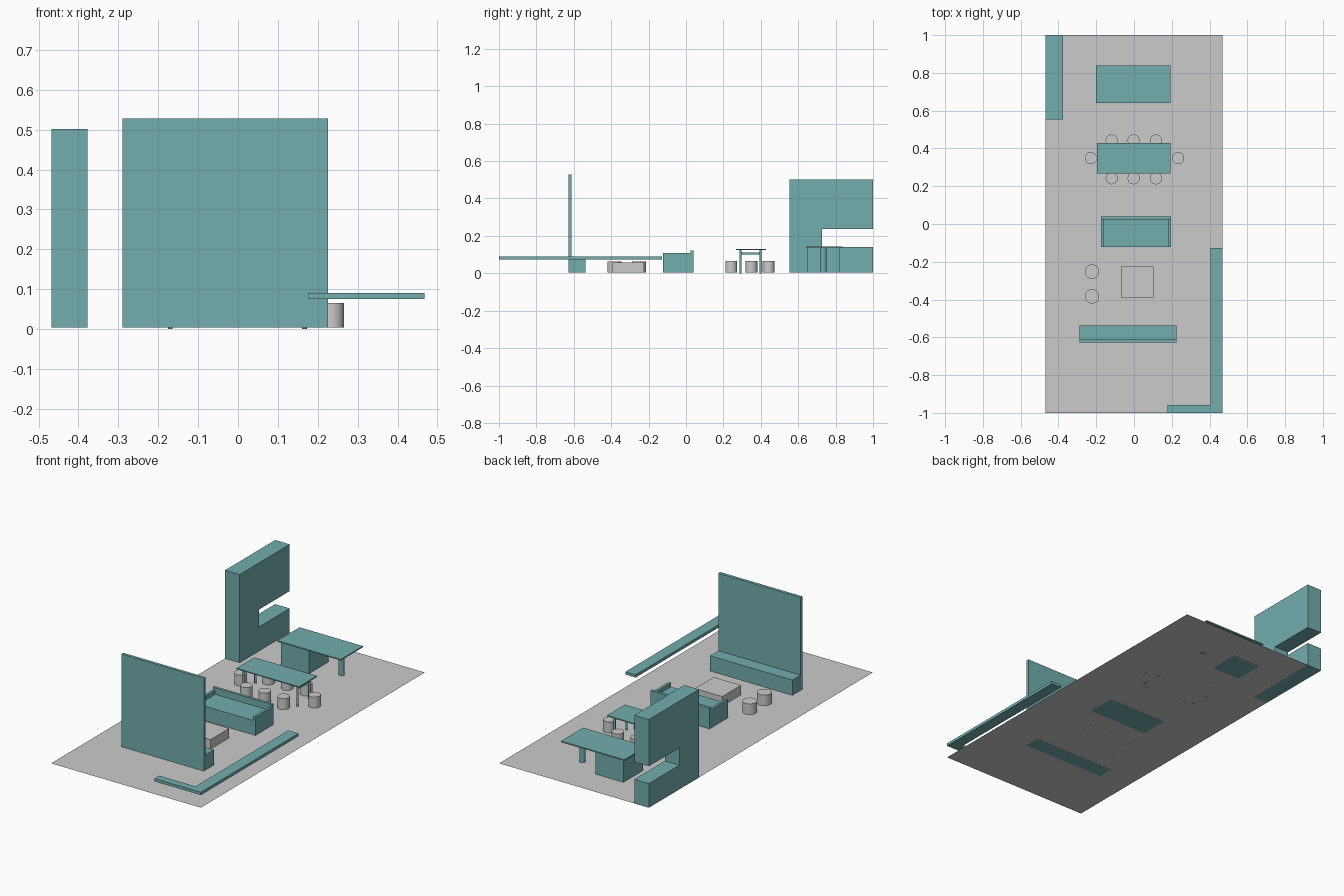
import bpy, bmesh

if "Cube" in bpy.data.objects:
    bpy.data.objects.remove(bpy.data.objects["Cube"])

teal = bpy.data.materials.new("teal")
teal.diffuse_color = (0.17, 0.42, 0.42, 1)
teal.use_nodes = True
teal.node_tree.nodes["Principled BSDF"].inputs["Base Color"].default_value = teal.diffuse_color
F = 0.004  # floor level


def finish(name, bm, mat=None):
    bmesh.ops.recalc_face_normals(bm, faces=bm.faces)
    me = bpy.data.meshes.new(name)
    bm.to_mesh(me)
    bm.free()
    if mat:
        me.materials.append(mat)
    ob = bpy.data.objects.new(name, me)
    bpy.context.collection.objects.link(ob)
    return ob


def box(name, x, y, z, mat=teal):
    bm = bmesh.new()
    bmesh.ops.create_cube(bm, size=1)
    for v in bm.verts:
        v.co = [r[0] if c < 0 else r[1] for c, r in zip(v.co, (x, y, z))]
    return finish(name, bm, mat)


def prism(name, pts, vec, mat=teal):
    bm = bmesh.new()
    f = bm.faces.new([bm.verts.new(p) for p in pts])
    g = bmesh.ops.extrude_face_region(bm, geom=[f], use_keep_orig=True)
    new = [e for e in g["geom"] if isinstance(e, bmesh.types.BMVert)]
    bmesh.ops.translate(bm, verts=new, vec=vec)
    return finish(name, bm, mat)


def cyl(name, x, y, r, z0, z1, mat=None, n=32):
    bpy.ops.mesh.primitive_cylinder_add(vertices=n, radius=r, depth=z1 - z0,
                                        location=(x, y, (z0 + z1) / 2))
    ob = bpy.context.object
    ob.name = name
    if mat:
        ob.data.materials.append(mat)
    bpy.ops.object.shade_smooth_by_angle()


# Floor sheet
bm = bmesh.new()
bm.faces.new([bm.verts.new(p) for p in
              ((-0.468, -1, F), (0.468, -1, F), (0.468, 1, F), (-0.468, 1, F))])
finish("floor", bm)
B = F - 0.0005

# Tall cabinet with open niche
prism("cabinet", [(-0.468, y, z) for y, z in
      ((0.553, B), (1, B), (1, 0.14), (0.727, 0.14),
       (0.727, 0.238), (1, 0.238), (1, 0.502), (0.553, 0.502))], (0.091, 0, 0))

# Tall wall panel with low bench
box("wall_panel", (-0.289, 0.226), (-0.628, -0.611), (B, 0.528))
box("bench", (-0.289, 0.226), (-0.611, -0.537), (B, 0.09))

# Floating L-shaped shelf
prism("corner_shelf", [(x, y, 0.075) for x, y in
      ((0.177, -1), (0.468, -1), (0.468, -0.128), (0.404, -0.128),
       (0.404, -0.957), (0.177, -0.957))], (0, 0, 0.016))

# Sofa
box("sofa_seat", (-0.175, 0.195), (-0.123, 0.04), (B, 0.085))
for side, x in (("left", -0.175), ("right", 0.18)):
    box(f"sofa_arm_{side}", (x, x + 0.015), (-0.123, 0.025), (0.085, 0.108))
box("sofa_back", (-0.175, 0.195), (0.025, 0.04), (0.085, 0.122))

# Coffee table and lounge stools
box("coffee_table", (-0.07, 0.102), (-0.392, -0.224), (B, 0.058), None)
for i, y in enumerate((-0.252, -0.383)):
    cyl(f"lounge_stool_{i}", -0.222, y, 0.038, B, 0.064)

# Dining table with apron rails
box("dining_top", (-0.197, 0.194), (0.268, 0.428), (0.124, 0.13))
for x in (-0.17, 0.167):
    for y in (0.292, 0.398):
        cyl("dining_leg", x, y, 0.006, 0, 0.124, teal, 16)
    box("dining_end_rail", (x - 0.004, x + 0.004), (0.292, 0.398), (0.1, 0.111))

# Dining stools
for x, y in [(x, y) for x in (-0.118, -0.002, 0.116) for y in (0.242, 0.442)] + \
        [(-0.228, 0.349), (0.234, 0.349)]:
    cyl("dining_stool", x, y, 0.032, B, 0.066)

# Desk on a block and a round leg
box("desk_top", (-0.202, 0.194), (0.641, 0.838), (0.135, 0.142))
box("desk_block", (-0.185, -0.01), (0.65, 0.823), (B, 0.135))
cyl("desk_leg", 0.132, 0.735, 0.016, B, 0.135, teal)
